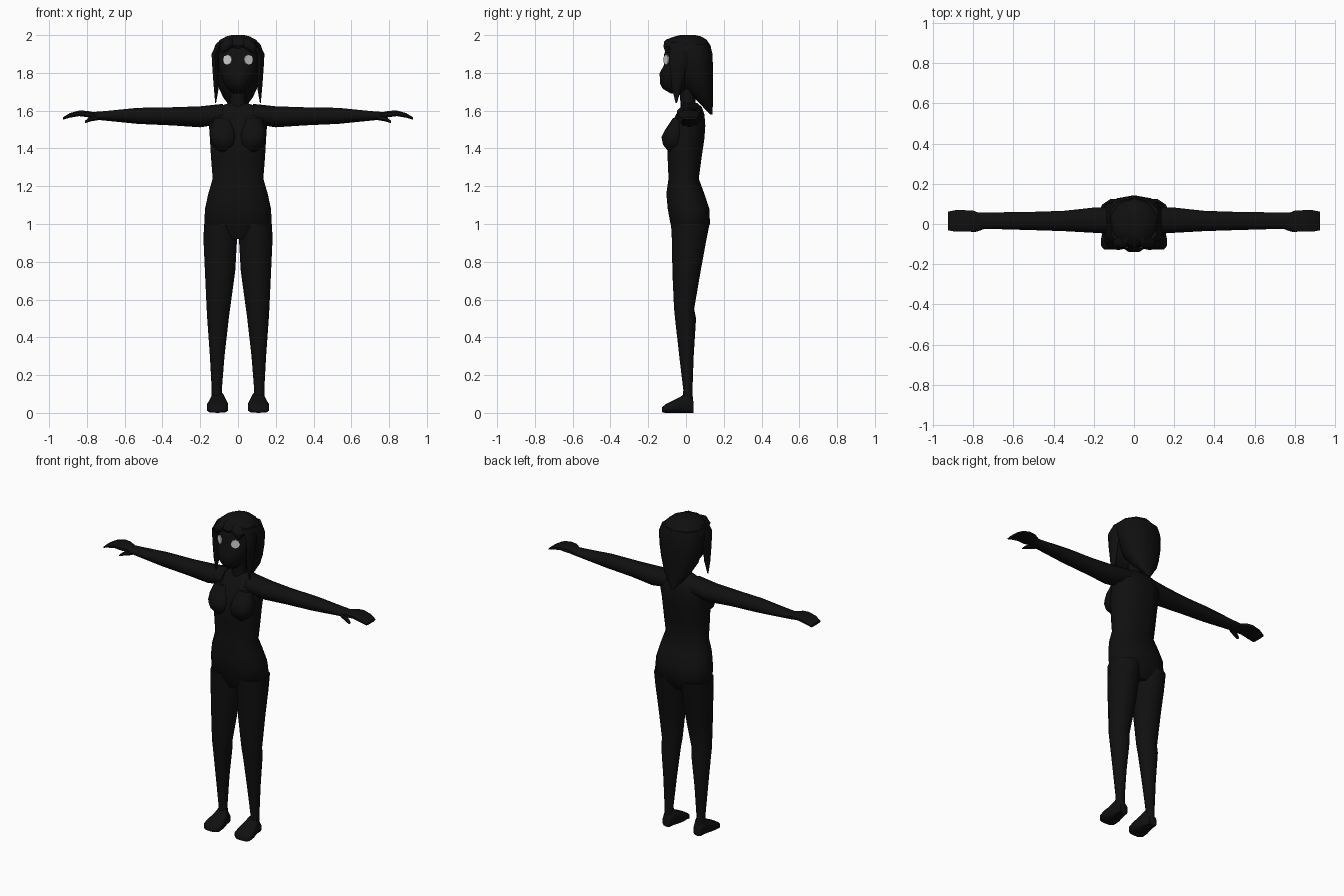
import bpy, bmesh, math
from mathutils import Vector


def material(name, rgb):
    m = bpy.data.materials.new(name)
    m.diffuse_color = (*rgb, 1)
    return m


BLACK = material("soft_black", (0.005, 0.005, 0.005))
EYE = material("pale_grey", (0.65, 0.65, 0.65))


def finish(name, bm, mat, mirror=False, smooth=True):
    bmesh.ops.recalc_face_normals(bm, faces=bm.faces)
    me = bpy.data.meshes.new(name)
    bm.to_mesh(me)
    bm.free()
    ob = bpy.data.objects.new(name, me)
    bpy.context.collection.objects.link(ob)
    me.materials.append(mat)
    if mirror:
        ob.modifiers.new("mirror", "MIRROR")
    if smooth:
        bpy.ops.object.select_all(action="DESELECT")
        ob.select_set(True)
        bpy.context.view_layer.objects.active = ob
        bpy.ops.object.shade_smooth_by_angle(angle=math.radians(50))
    return ob


def loft(name, axis, rings, sides=12, mirror=False, power=1.0):
    """Rings are (position, u0, u1, v0, v1), u and v being the two other axes."""
    bm = bmesh.new()
    loops = []
    for p, u0, u1, v0, v1 in rings:
        loop = []
        for i in range(sides):
            a = 2 * math.pi * (i + 0.5) / sides
            c, s = math.cos(a), math.sin(a)
            c = math.copysign(abs(c) ** power, c)
            s = math.copysign(abs(s) ** power, s)
            co = [(u0 + u1) / 2 + (u1 - u0) / 2 * c, (v0 + v1) / 2 + (v1 - v0) / 2 * s]
            co.insert(axis, p)
            loop.append(bm.verts.new(co))
        loops.append(loop)
    for a, b in zip(loops, loops[1:]):
        for i in range(sides):
            j = (i + 1) % sides
            bm.faces.new((a[i], a[j], b[j], b[i]))
    bm.faces.new(loops[0])
    bm.faces.new(loops[-1])
    return finish(name, bm, BLACK, mirror)


def centred(rings):
    return [(z, -w, w, y0, y1) for z, w, y0, y1 in rings]


# Torso from pelvis to collar
loft("torso", 2, centred([
    (0.92, 0.10, -0.05, 0.08), (1.00, 0.184, -0.085, 0.13), (1.08, 0.18, -0.10, 0.127),
    (1.16, 0.162, -0.107, 0.10), (1.24, 0.138, -0.095, 0.07), (1.35, 0.147, -0.10, 0.085),
    (1.45, 0.153, -0.105, 0.10), (1.52, 0.158, -0.085, 0.105), (1.58, 0.155, -0.055, 0.10),
    (1.62, 0.11, -0.03, 0.085), (1.64, 0.05, -0.02, 0.06)]), power=0.85)

# Chest
loft("chest", 2, [
    (1.38, 0.04, 0.10, -0.09, 0.0), (1.42, 0.012, 0.138, -0.122, 0.0),
    (1.46, 0.005, 0.15, -0.13, 0.0), (1.50, 0.01, 0.148, -0.11, 0.0),
    (1.56, 0.03, 0.13, -0.07, 0.0)], sides=10, mirror=True, power=0.8)

# Neck
loft("neck", 2, centred([(1.58, 0.055, -0.03, 0.06), (1.65, 0.042, -0.03, 0.05),
                         (1.75, 0.042, -0.04, 0.05)]), sides=10)

# Legs
loft("legs", 2, [
    (0.06, 0.082, 0.14, -0.02, 0.038), (0.12, 0.085, 0.14, -0.015, 0.035),
    (0.30, 0.07, 0.15, -0.037, 0.042), (0.50, 0.047, 0.165, -0.06, 0.055),
    (0.55, 0.04, 0.168, -0.065, 0.045), (0.75, 0.012, 0.178, -0.075, 0.08),
    (0.90, 0.003, 0.185, -0.077, 0.108), (1.00, 0.003, 0.184, -0.083, 0.128)], mirror=True)

# Feet
loft("feet", 1, [
    (0.04, 0.08, 0.138, 0.0, 0.06), (0.005, 0.07, 0.145, 0.0, 0.11),
    (-0.03, 0.058, 0.155, 0.0, 0.085), (-0.07, 0.05, 0.165, 0.0, 0.065),
    (-0.11, 0.052, 0.165, 0.0, 0.045), (-0.126, 0.07, 0.15, 0.004, 0.03)],
    sides=10, mirror=True, power=0.6)

# Arms and hands
loft("arms", 0, [
    (0.08, -0.05, 0.09, 1.53, 1.636), (0.20, -0.047, 0.085, 1.512, 1.623),
    (0.35, -0.038, 0.068, 1.522, 1.618), (0.53, -0.032, 0.062, 1.53, 1.615),
    (0.70, -0.027, 0.06, 1.547, 1.598), (0.78, -0.025, 0.058, 1.555, 1.592)],
    sides=10, mirror=True)
loft("hands", 0, [
    (0.76, -0.02, 0.053, 1.558, 1.592), (0.80, -0.04, 0.07, 1.565, 1.60),
    (0.84, -0.042, 0.072, 1.57, 1.602), (0.89, -0.042, 0.072, 1.562, 1.588),
    (0.926, -0.034, 0.064, 1.552, 1.566)], sides=8, mirror=True, power=0.8)
loft("thumbs", 0, [
    (0.74, -0.025, 0.01, 1.55, 1.58), (0.78, -0.04, -0.01, 1.543, 1.572),
    (0.81, -0.042, -0.02, 1.534, 1.546)], sides=6, mirror=True)

# Head
loft("head", 2, centred([
    (1.69, 0.025, -0.08, 0.0), (1.715, 0.055, -0.125, 0.03), (1.745, 0.078, -0.142, 0.06),
    (1.80, 0.10, -0.143, 0.08), (1.84, 0.11, -0.121, 0.10), (1.90, 0.11, -0.119, 0.10),
    (1.95, 0.095, -0.10, 0.09)]))

# Hair: cap, back, side locks and fringe
loft("hair_cap", 2, centred([
    (1.915, 0.138, -0.095, 0.135), (1.945, 0.128, -0.118, 0.13), (1.975, 0.10, -0.108, 0.11),
    (1.993, 0.065, -0.06, 0.08), (2.0, 0.035, -0.03, 0.05)]), sides=10)
loft("hair_back", 2, centred([
    (1.58, 0.012, 0.127, 0.14), (1.63, 0.05, 0.08, 0.142), (1.67, 0.082, 0.04, 0.142),
    (1.74, 0.115, -0.02, 0.143), (1.82, 0.133, -0.04, 0.143), (1.90, 0.142, -0.055, 0.14),
    (1.95, 0.125, -0.06, 0.128)]), sides=10, power=0.85)
loft("side_locks", 2, [
    (1.64, 0.116, 0.121, -0.055, -0.048), (1.72, 0.10, 0.13, -0.075, -0.025),
    (1.82, 0.10, 0.138, -0.085, 0.0), (1.90, 0.10, 0.143, -0.09, 0.02),
    (1.96, 0.07, 0.115, -0.08, 0.04)], sides=6, mirror=True)
loft("fringe", 2, [
    (1.905, 0.075, 0.085, -0.108, -0.09), (1.94, 0.02, 0.105, -0.122, -0.06),
    (1.968, 0.02, 0.08, -0.118, -0.03), (1.985, 0.02, 0.05, -0.08, 0.0)], sides=8, mirror=True)

# Eyes: thin discs facing outward on the face
bm = bmesh.new()
bmesh.ops.create_cone(bm, cap_ends=True, segments=8, radius1=0.027, radius2=0.027, depth=0.006)
normal = Vector((0.5, -0.866, 0))
turn = normal.to_track_quat("Z", "Y").to_matrix()
bmesh.ops.rotate(bm, verts=bm.verts, matrix=turn)
bmesh.ops.translate(bm, verts=bm.verts, vec=Vector((0.054, -0.103, 1.87)) + normal * 0.002)
finish("eyes", bm, EYE, mirror=True, smooth=False)
